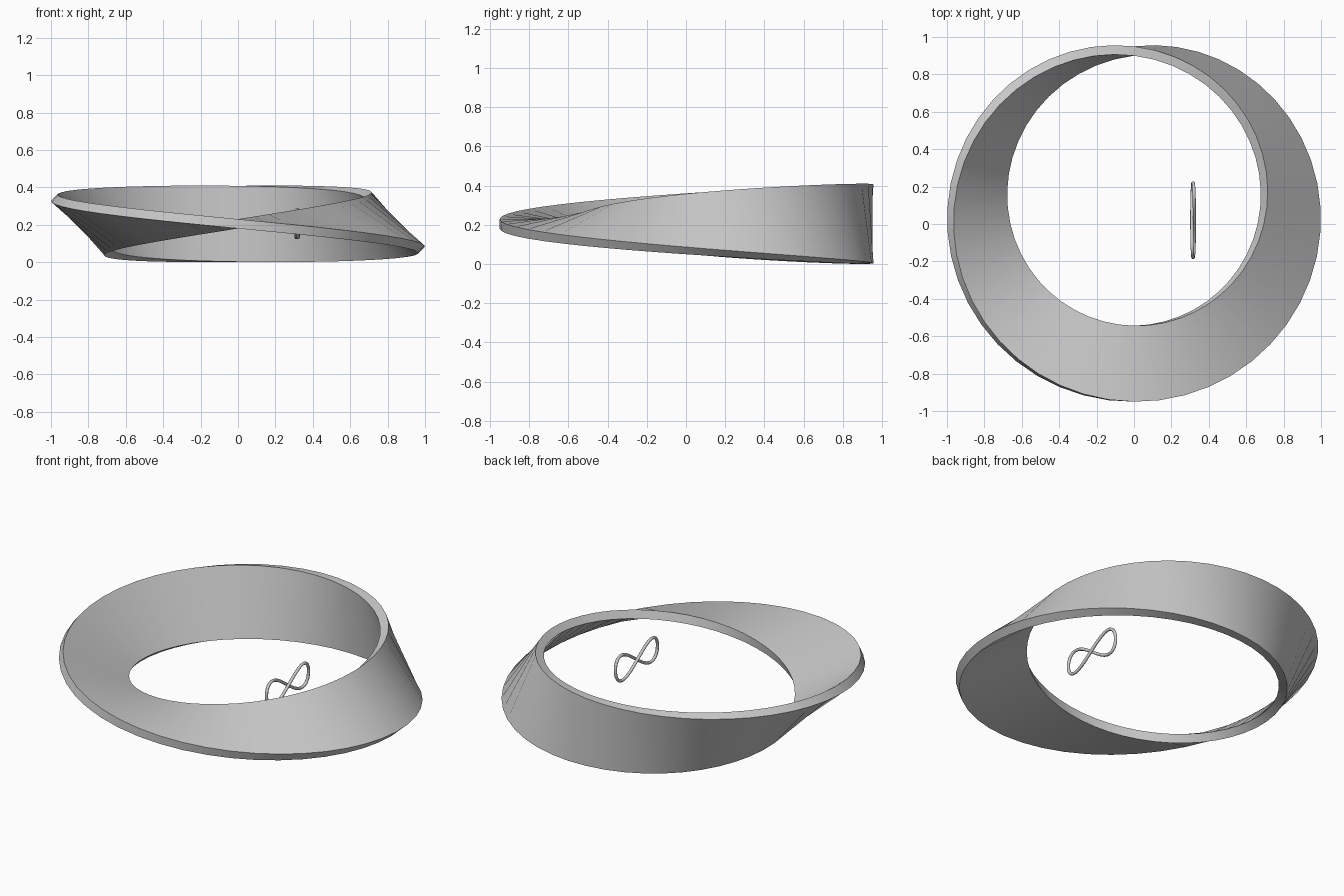
import bpy, bmesh
from math import sin, cos, pi

if "Cube" in bpy.data.objects:
    bpy.data.objects.remove(bpy.data.objects["Cube"])

R, CY, CZ = 0.836, 0.089, 0.205      # ring radius and centre
HW, HT = 0.203, 0.025                # half width and half thickness of the strip


def smooth(obj, angle):
    bpy.ops.object.select_all(action='DESELECT')
    obj.select_set(True)
    bpy.context.view_layer.objects.active = obj
    bpy.ops.object.shade_smooth_by_angle(angle=angle)


# One-sided band: rectangle swept round a circle with a half twist
def twisted_band(name, n=48):
    bm = bmesh.new()
    rings = []
    for i in range(n):
        t = 2 * pi * i / n
        theta, phi = pi / 2 - t, -pi / 2 + t / 2
        ring = []
        for u, v in ((HW, HT), (-HW, HT), (-HW, -HT), (HW, -HT)):
            r = R + u * cos(phi) - v * sin(phi)
            z = CZ + u * sin(phi) + v * cos(phi)
            ring.append(bm.verts.new((r * cos(theta), CY + r * sin(theta), z)))
        rings.append(ring)
    # the last section joins the first one turned by half a turn
    rings.append(rings[0][2:] + rings[0][:2])
    for a, b in zip(rings, rings[1:]):
        for j in range(4):
            k = (j + 1) % 4
            bm.faces.new((a[j], a[k], b[k], b[j]))
    bmesh.ops.recalc_face_normals(bm, faces=bm.faces)
    mesh = bpy.data.meshes.new(name)
    bm.to_mesh(mesh)
    bm.free()
    obj = bpy.data.objects.new(name, mesh)
    bpy.context.collection.objects.link(obj)
    smooth(obj, 0.6)


# Figure-eight wire loop standing in the y-z plane
def figure_eight(name, n=64):
    curve = bpy.data.curves.new(name, 'CURVE')
    curve.dimensions = '3D'
    curve.bevel_depth = 0.009
    curve.bevel_resolution = 2
    sp = curve.splines.new('POLY')
    sp.points.add(n - 1)
    for i, p in enumerate(sp.points):
        t = 2 * pi * i / n
        p.co = (0.316 + 0.007 * sin(t), 0.02 + 0.2 * cos(t), CZ + 0.073 * sin(2 * t), 1)
    sp.use_cyclic_u = True
    obj = bpy.data.objects.new(name, curve)
    bpy.context.collection.objects.link(obj)
    bpy.ops.object.select_all(action='DESELECT')
    obj.select_set(True)
    bpy.context.view_layer.objects.active = obj
    bpy.ops.object.convert(target='MESH')
    smooth(bpy.context.view_layer.objects.active, 1.0)


twisted_band("twisted_band")
figure_eight("figure_eight_loop")
